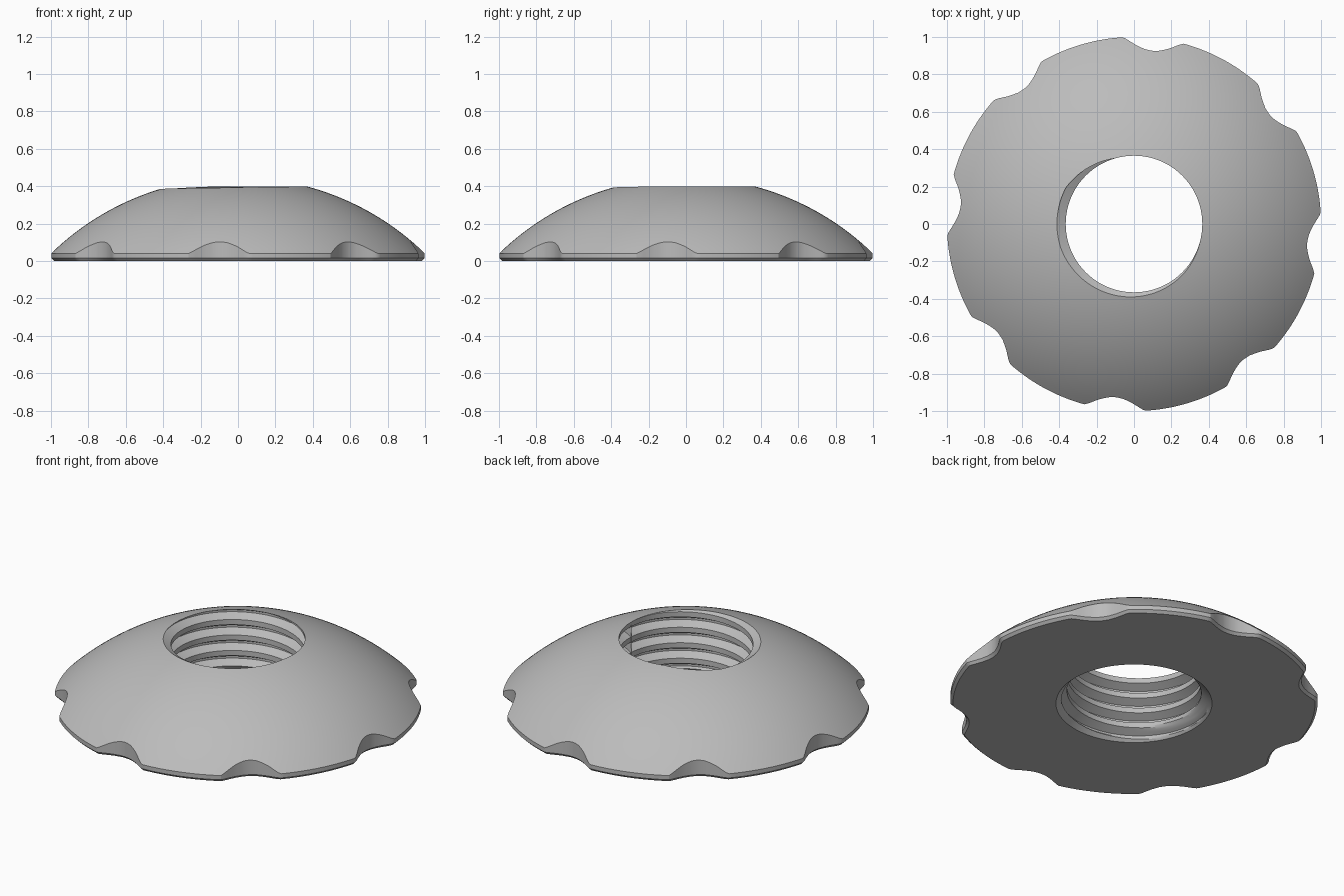
import bpy
import bmesh
from math import pi, sin, cos, sqrt, radians

cube = bpy.data.objects.get("Cube")
if cube:
    bpy.data.objects.remove(cube, do_unlink=True)

SEGMENTS = 400
PITCH = 0.093
BORE = 0.365          # thread crest radius
DEPTH = 0.047
SPHERE_R, SPHERE_Z = 1.432, -0.985
NOTCH = [(0, 0.931), (0.04, 0.935), (0.08, 0.947), (0.11, 0.96),
         (0.135, 0.974), (0.16, 0.986), (0.19, 0.993)]
GROOVE = [-0.031, -0.006, 0.006, 0.031, PITCH - 0.031]


def dome(r):
    return sqrt(SPHERE_R ** 2 - r * r) + SPHERE_Z


# Scalloped outline: eight evenly spaced grip notches
def outline(a):
    d = (a - radians(-6) + pi / 8) % (pi / 4) - pi / 8
    s = abs(sin(d))
    for (s0, r0), (s1, r1) in zip(NOTCH, NOTCH[1:]):
        if s <= s1:
            x = r0 + (r1 - r0) * (s - s0) / (s1 - s0)
            return min(1.0, sqrt(x * x + s * s))
    return 1.0


# Threaded bore: helical groove, opened by a chamfer at the bottom
def groove_centre(a):
    return 0.385 + PITCH * (a / (2 * pi) - 0.47)


def bore(a, z):
    u = abs((z - groove_centre(a) + PITCH / 2) % PITCH - PITCH / 2)
    thread = BORE + DEPTH * min(1, max(0, (0.031 - u) / 0.025))
    return max(thread, 0.425 - z)


def top_edge(a):
    low, high = 0.3, 0.45
    for _ in range(30):
        mid = (low + high) / 2
        if mid < dome(bore(a, mid)):
            low = mid
        else:
            high = mid
    return low


# Row offsets that follow the helix
offsets = []
for turn in range(-6, 3):
    for g0, g1 in zip(GROOVE, GROOVE[1:]):
        offsets += [turn * PITCH + g0 + (g1 - g0) * i / 3 for i in range(3)]


def section(a):
    """Closed (radius, height) loop at angle a."""
    out, top = outline(a), top_edge(a)
    inner = bore(a, top)
    loop = []
    for o in offsets:
        z = min(top, max(0, groove_centre(a) + o))
        loop.append((bore(a, z), z))
    for i in range(1, 21):
        r = inner + (out - inner) * i / 20
        loop.append((r, dome(r)))
    loop += [(out, 0.015), (out - 0.015, 0)]
    return loop


bm = bmesh.new()
rings = []
for i in range(SEGMENTS):
    a = 2 * pi * i / SEGMENTS
    rings.append([bm.verts.new((r * cos(a), r * sin(a), z)) for r, z in section(a)])
for i, ring in enumerate(rings):
    after = rings[(i + 1) % SEGMENTS]
    # The helix climbs one pitch per turn, so the seam joins one turn apart
    shift = 12 if i == SEGMENTS - 1 else 0
    helix = len(offsets)
    for j in range(len(ring)):
        k = (j + 1) % len(ring)
        p, q = [n if n >= helix else max(0, n - shift) for n in (j, k)]
        if shift and j == helix - 1:
            p = helix - 1
        corners = []
        for v in (ring[j], ring[k], after[q], after[p]):
            if v not in corners:
                corners.append(v)
        if len(corners) > 2:
            bm.faces.new(corners)
bmesh.ops.remove_doubles(bm, verts=bm.verts, dist=0.00005)
bmesh.ops.dissolve_degenerate(bm, edges=bm.edges, dist=0.00005)
bmesh.ops.recalc_face_normals(bm, faces=bm.faces)

mesh = bpy.data.meshes.new("domed_nut")
bm.to_mesh(mesh)
bm.free()
nut = bpy.data.objects.new("domed_nut", mesh)
bpy.context.collection.objects.link(nut)

grey = bpy.data.materials.new("plain_grey")
grey.use_nodes = True
colour = (0.5, 0.5, 0.5, 1)
grey.diffuse_color = colour
grey.node_tree.nodes["Principled BSDF"].inputs["Base Color"].default_value = colour
mesh.materials.append(grey)

bpy.ops.object.select_all(action="DESELECT")
nut.select_set(True)
bpy.context.view_layer.objects.active = nut
bpy.ops.object.shade_smooth_by_angle(angle=radians(25))
